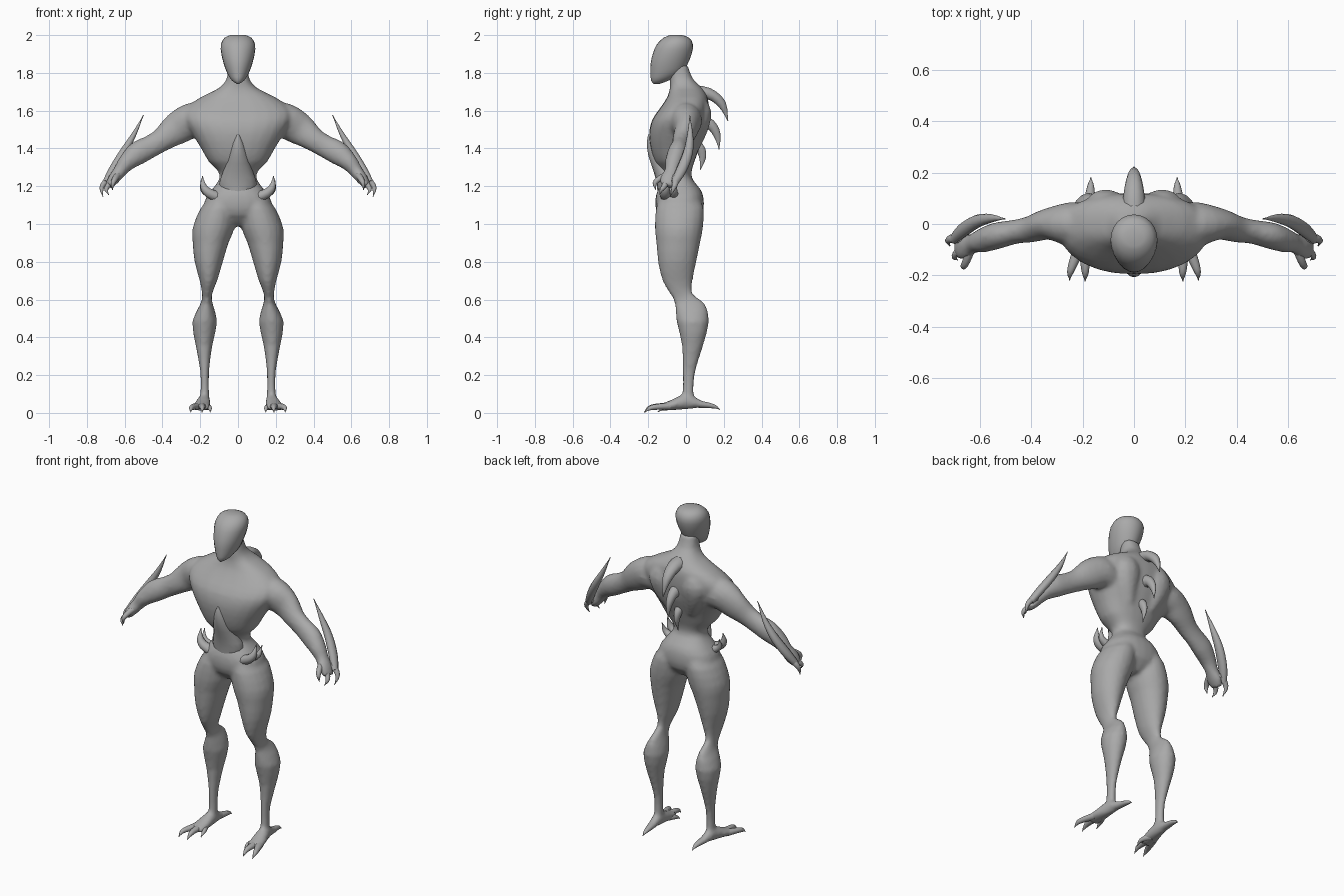
import bpy, bmesh, math
from mathutils import Vector

grey = bpy.data.materials.new("plain grey")
grey.diffuse_color = (0.4, 0.4, 0.4, 1)


def smooth_path(rows, steps):
    """Catmull-Rom interpolation of rows of numbers."""
    out = []
    for i in range(len(rows) - 1):
        p0, p1 = rows[max(i - 1, 0)], rows[i]
        p2, p3 = rows[i + 1], rows[min(i + 2, len(rows) - 1)]
        for k in range(steps):
            t = k / steps
            out.append([0.5 * (2 * b + (c - a) * t + (2 * a - 5 * b + 4 * c - d) * t * t
                               + (3 * b - a - 3 * c + d) * t ** 3)
                        for a, b, c, d in zip(p0, p1, p2, p3)])
    return out + [list(rows[-1])]


def skin(bm, rings):
    loops = [[bm.verts.new(p) for p in r] for r in rings]
    n = len(loops[0])
    for a, b in zip(loops, loops[1:]):
        for i in range(n):
            bm.faces.new((a[i], a[(i + 1) % n], b[(i + 1) % n], b[i]))
    bm.faces.new(loops[0])
    bm.faces.new(loops[-1])


def stack(bm, rows, side=1, n=24, power=1.0, steps=2):
    """Horizontal sections: z, x min, x max, y front, y back."""
    rings = []
    for z, x0, x1, y0, y1 in smooth_path(rows, steps):
        ring = []
        for i in range(n):
            a = 2 * math.pi * i / n
            c, s = math.cos(a), math.sin(a)
            c = math.copysign(abs(c) ** power, c)
            s = math.copysign(abs(s) ** power, s)
            ring.append((side * ((x0 + x1) / 2 + c * (x1 - x0) / 2),
                         (y0 + y1) / 2 + s * (y1 - y0) / 2, z))
        rings.append(ring)
    skin(bm, rings)


def tube(bm, rows, side=1, n=10, ref=(0, 1, 0), steps=3):
    """Oval tube along a path: x, y, z, radius along ref, other radius."""
    rows = smooth_path(rows, steps)
    pts = [Vector(r[:3]) for r in rows]
    rings = []
    for i, r in enumerate(rows):
        t = (pts[min(i + 1, len(pts) - 1)] - pts[max(i - 1, 0)]).normalized()
        u = Vector(ref)
        u = (u - t * u.dot(t)).normalized()
        v = t.cross(u)
        ring = []
        for k in range(n):
            a = 2 * math.pi * k / n
            p = pts[i] + u * math.cos(a) * max(r[3], .002) + v * math.sin(a) * max(r[4], .002)
            ring.append((side * p.x, p.y, p.z))
        rings.append(ring)
    skin(bm, rings)


def finish(name, bm, angle=50):
    bmesh.ops.recalc_face_normals(bm, faces=bm.faces)
    me = bpy.data.meshes.new(name)
    bm.to_mesh(me)
    bm.free()
    me.materials.append(grey)
    ob = bpy.data.objects.new(name, me)
    bpy.context.collection.objects.link(ob)
    bpy.ops.object.select_all(action='DESELECT')
    ob.select_set(True)
    bpy.context.view_layer.objects.active = ob
    bpy.ops.object.shade_smooth_by_angle(angle=math.radians(angle))
    return ob


# Body: torso, limbs and feet fused into one skin
body = bmesh.new()
torso = [(.99, .05, -.09, .03), (1.05, .15, -.15, .085), (1.12, .178, -.163, .095),
         (1.18, .14, -.15, .08), (1.235, .1, -.12, .035), (1.28, .105, -.13, .03),
         (1.33, .155, -.165, .045), (1.4, .195, -.187, .07), (1.48, .245, -.195, .1),
         (1.55, .285, -.18, .115), (1.61, .28, -.14, .12), (1.67, .2, -.1, .115),
         (1.72, .1, -.085, .085), (1.77, .06, -.085, .035), (1.84, .05, -.08, .01)]
stack(body, [(z, -w, w, f, b) for z, w, f, b in torso], power=.85)
leg = [(1.14, .01, .15, -.14, .07), (1.08, .005, .2, -.16, .095), (.98, .017, .24, -.165, .09),
       (.9, .05, .24, -.157, .075), (.8, .08, .23, -.148, .055), (.7, .11, .203, -.125, .035),
       (.63, .137, .19, -.085, .035), (.58, .135, .197, -.06, .1), (.485, .11, .242, -.05, .122),
       (.36, .135, .225, -.022, .092), (.22, .153, .2, -.018, .05), (.1, .153, .2, -.02, .04),
       (.045, .15, .21, -.05, .06)]
arm = [(.16, 0, 1.55, .08, .1), (.25, 0, 1.545, .085, .095), (.33, 0, 1.5, .062, .085),
       (.4, -.02, 1.448, .052, .064), (.46, -.03, 1.412, .047, .06), (.53, -.045, 1.375, .052, .063),
       (.59, -.065, 1.325, .047, .047), (.625, -.075, 1.28, .038, .036),
       (.66, -.09, 1.235, .05, .03), (.685, -.1, 1.2, .035, .02)]
foot = [(.17, .12, .04, .018, .015), (.175, .08, .046, .024, .02), (.18, 0, .058, .034, .04),
        (.19, -.08, .04, .046, .026), (.2, -.13, .03, .046, .02)]
for s in (1, -1):
    stack(body, leg, s, n=20)
    tube(body, arm, s, n=16)
    tube(body, foot, s, n=14, ref=(1, 0, 0))
    # shoulder blade
    tube(body, [(.09, .07, 1.66, .03, .03), (.11, .09, 1.59, .07, .045),
                (.1, .07, 1.5, .06, .045), (.07, .04, 1.4, .03, .03)], s, n=12, ref=(1, 0, 0))
ob = finish("body", body, 60)
m = ob.modifiers.new("fuse", 'REMESH')
m.mode = 'VOXEL'
m.voxel_size = .012
m.use_smooth_shade = True
m = ob.modifiers.new("soften", 'SMOOTH')
m.factor = .5
m.iterations = 4

# Head: smooth mask with a pointed chin
bm = bmesh.new()
head = [(1.742, .006, -.172, -.14), (1.76, .033, -.185, -.09), (1.8, .058, -.188, -.02),
        (1.85, .076, -.187, .01), (1.9, .088, -.176, .03), (1.95, .091, -.155, .037),
        (1.985, .072, -.12, .018), (2.0, .04, -.085, -.02)]
stack(bm, [(z, -w, w, f, b) for z, w, f, b in head])
finish("head", bm)

# Belly plate: pointed wedge rising between the ribs
bm = bmesh.new()
belly = [(1.475, .006, -.2, -.16), (1.43, .032, -.207, -.12), (1.36, .055, -.199, -.08),
         (1.28, .078, -.172, -.05), (1.21, .1, -.155, -.03), (1.15, .08, -.15, -.03)]
stack(bm, [(z, -w, w, f, b) for z, w, f, b in belly], n=16)
finish("belly_plate", bm)

# Spine spikes
bm = bmesh.new()
for rows in (
        [(0, .03, 1.69, .05, .05), (0, .12, 1.69, .04, .032), (0, .19, 1.635, .025, .024), (0, .222, 1.545, 0, 0)],
        [(0, .07, 1.54, .035, .05), (0, .13, 1.525, .028, .03), (0, .165, 1.47, .016, .02), (0, .175, 1.395, 0, 0)],
        [(0, .02, 1.42, .03, .04), (0, .07, 1.405, .024, .028), (0, .088, 1.355, .014, .02), (0, .075, 1.285, 0, 0)]):
    tube(bm, rows, ref=(1, 0, 0))
finish("spine_spikes", bm)

# Paired blades and claws
paired = {
    "forearm_blade": [
        [(.5, .02, 1.577, 0, 0), (.553, .022, 1.47, .016, .014), (.61, .01, 1.375, .026, .022),
         (.665, -.025, 1.285, .028, .022), (.7, -.06, 1.22, .02, .018)]],
    "finger_claws": [
        [(.66, -.06, 1.25, .02, .02), (.7, -.055, 1.225, .018, .016), (.722, -.065, 1.19, .012, .012), (.715, -.085, 1.145, 0, 0)],
        [(.665, -.1, 1.23, .02, .018), (.69, -.115, 1.2, .015, .014), (.697, -.13, 1.18, .01, .01), (.685, -.14, 1.155, 0, 0)],
        [(.635, -.095, 1.26, .02, .02), (.65, -.14, 1.24, .016, .016), (.662, -.165, 1.215, .012, .012), (.665, -.16, 1.18, 0, 0)]],
    "hip_spikes": [
        [(.1, -.1, 1.14, .035, .03), (.155, -.11, 1.165, .028, .026), (.183, -.105, 1.2, .02, .018), (.188, -.09, 1.255, 0, 0)],
        [(.11, -.06, 1.14, .03, .03), (.165, -.065, 1.165, .022, .02), (.188, -.06, 1.19, .014, .014), (.195, -.045, 1.235, 0, 0)]],
}
toes = [
    [(.21, -.09, .035, .025, .02), (.235, -.15, .032, .018, .016), (.248, -.19, .025, .012, .012), (.25, -.218, .004, 0, 0)],
    [(.19, -.09, .035, .025, .02), (.19, -.155, .034, .018, .016), (.189, -.195, .026, .012, .012), (.19, -.222, .003, 0, 0)],
    [(.18, -.06, .035, .022, .02), (.155, -.1, .03, .014, .014), (.148, -.125, .022, .01, .01), (.147, -.15, .004, 0, 0)],
    [(.175, .07, .046, .024, .02), (.17, .12, .04, .018, .015), (.168, .155, .032, .011, .01), (.168, .18, .018, 0, 0)]]
for name, parts in list(paired.items()) + [("toe_claws", toes)]:
    bm = bmesh.new()
    for rows in parts:
        for s in (1, -1):
            tube(bm, rows, s, ref=(1, 0, 0) if name == "toe_claws" else (0, 1, 0))
    finish(name, bm)
